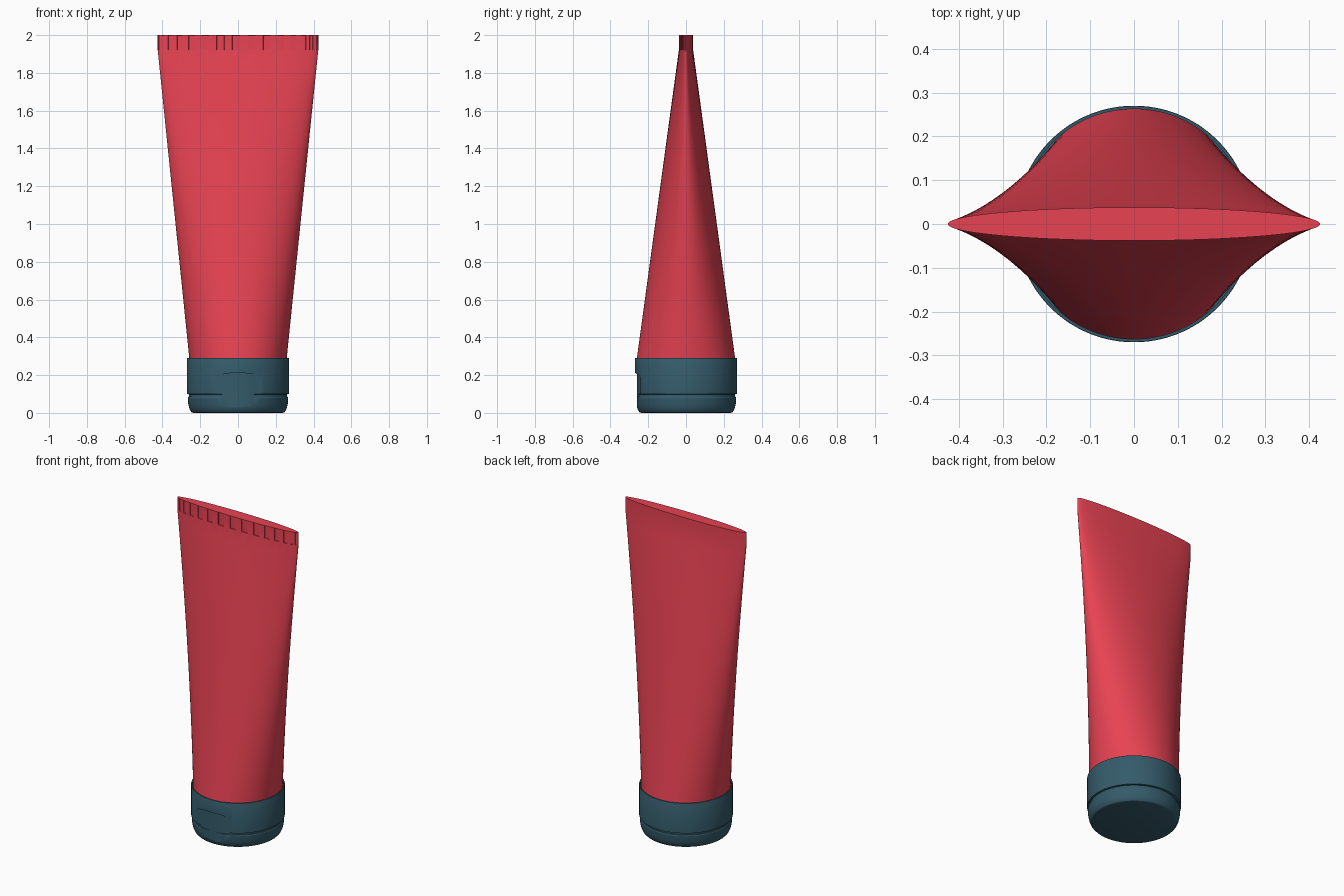
import bpy, bmesh, math

if "Cube" in bpy.data.objects:
    bpy.data.objects.remove(bpy.data.objects["Cube"])

SEG = 128


def material(name, color):
    m = bpy.data.materials.new(name)
    m.diffuse_color = (*color, 1)
    m.use_nodes = True
    m.node_tree.nodes["Principled BSDF"].inputs["Base Color"].default_value = m.diffuse_color
    return m


def loft(rings):
    """Skin a stack of ellipses (rx, ry, z), closing both ends."""
    bm = bmesh.new()
    loops = []
    for rx, ry, z in rings:
        # half-step offset keeps a crimp slot centred on x = 0
        angles = [2 * math.pi * (i + 0.5) / SEG for i in range(SEG)]
        loops.append([bm.verts.new((rx * math.sin(a), -ry * math.cos(a), z)) for a in angles])
    bands = []
    for lo, hi in zip(loops, loops[1:]):
        bands.append([bm.faces.new((lo[i], lo[(i + 1) % SEG], hi[(i + 1) % SEG], hi[i]))
                      for i in range(SEG)])
    bm.faces.new(loops[0][::-1])
    bm.faces.new(loops[-1])
    return bm, bands


def make_object(name, bm, mat=None):
    bmesh.ops.recalc_face_normals(bm, faces=bm.faces[:])
    mesh = bpy.data.meshes.new(name)
    bm.to_mesh(mesh)
    bm.free()
    ob = bpy.data.objects.new(name, mesh)
    bpy.context.collection.objects.link(ob)
    if mat:
        mesh.materials.append(mat)
    return ob


def activate(ob):
    bpy.ops.object.select_all(action='DESELECT')
    ob.select_set(True)
    bpy.context.view_layer.objects.active = ob


def smooth(ob):
    activate(ob)
    bpy.ops.object.shade_smooth_by_angle(angle=math.radians(30))


red = material("tube_red", (0.80, 0.055, 0.085))
teal = material("cap_teal", (0.035, 0.105, 0.145))

# Tube: round at the cap, flattening into the sealed end
Z0, Z1, ROWS = 0.22, 1.92, 24
rings = []
for i in range(ROWS + 1):
    z = Z0 + (Z1 - Z0) * i / ROWS
    t = (z - 0.29) / (Z1 - 0.29)
    rings.append((0.258 + 0.167 * t, 0.26 - 0.222 * t, z))
rings.append((0.425, 0.038, 2.0))
bm, bands = loft(rings)

# Crimp slots pressed into the front of the seal
seal = bands[-1]
slots = [seal[(4 * k + j) % SEG] for k in range(-7, 8) for j in (-2, -1)]
bmesh.ops.recalc_face_normals(bm, faces=bm.faces[:])
bmesh.ops.inset_region(bm, faces=slots, thickness=0.001, depth=-0.004, use_even_offset=True)
smooth(make_object("tube_body", bm, red))

# Cap: lathed profile with a seam groove and an open socket for the tube
profile = [(0.235, 0), (0.245, 0.003), (0.253, 0.012), (0.259, 0.027), (0.264, 0.05),
           (0.266, 0.08), (0.263, 0.086), (0.259, 0.088), (0.259, 0.098), (0.270, 0.100),
           (0.270, 0.288), (0.269, 0.29), (0.2625, 0.29), (0.2625, 0.22)]
bm, _ = loft([(r, r, z) for r, z in profile])
cap = make_object("flip_cap", bm, teal)

# Thumb recess cutter: shallow scoop with an arched top
bm = bmesh.new()
N, W = 24, 0.125
cols = []
for i in range(N + 1):
    u = -1 + 2 * i / N
    x, arch = W * u, math.sqrt(max(0, 1 - u * u))
    inner = -math.sqrt(0.2715 ** 2 - x * x) + 0.0125 * arch
    top, bottom = 0.178 + 0.034 * arch, 0.075 - 0.045 * arch
    cols.append([bm.verts.new(p) for p in
                 ((x, inner, bottom), (x, inner, top), (x, -0.33, top), (x, -0.33, bottom))])
for a, b in zip(cols, cols[1:]):
    for j in range(4):
        k = (j + 1) % 4
        bm.faces.new((a[j], a[k], b[k], b[j]))
bm.faces.new(cols[0])
bm.faces.new(cols[-1][::-1])
cutter = make_object("thumb_recess_cutter", bm)
cutter.hide_render = True

cut = cap.modifiers.new("thumb_recess", 'BOOLEAN')
cut.operation, cut.solver, cut.object = 'DIFFERENCE', 'EXACT', cutter
activate(cap)
bpy.ops.object.modifier_apply(modifier=cut.name)
bpy.data.objects.remove(cutter, do_unlink=True)
smooth(cap)
